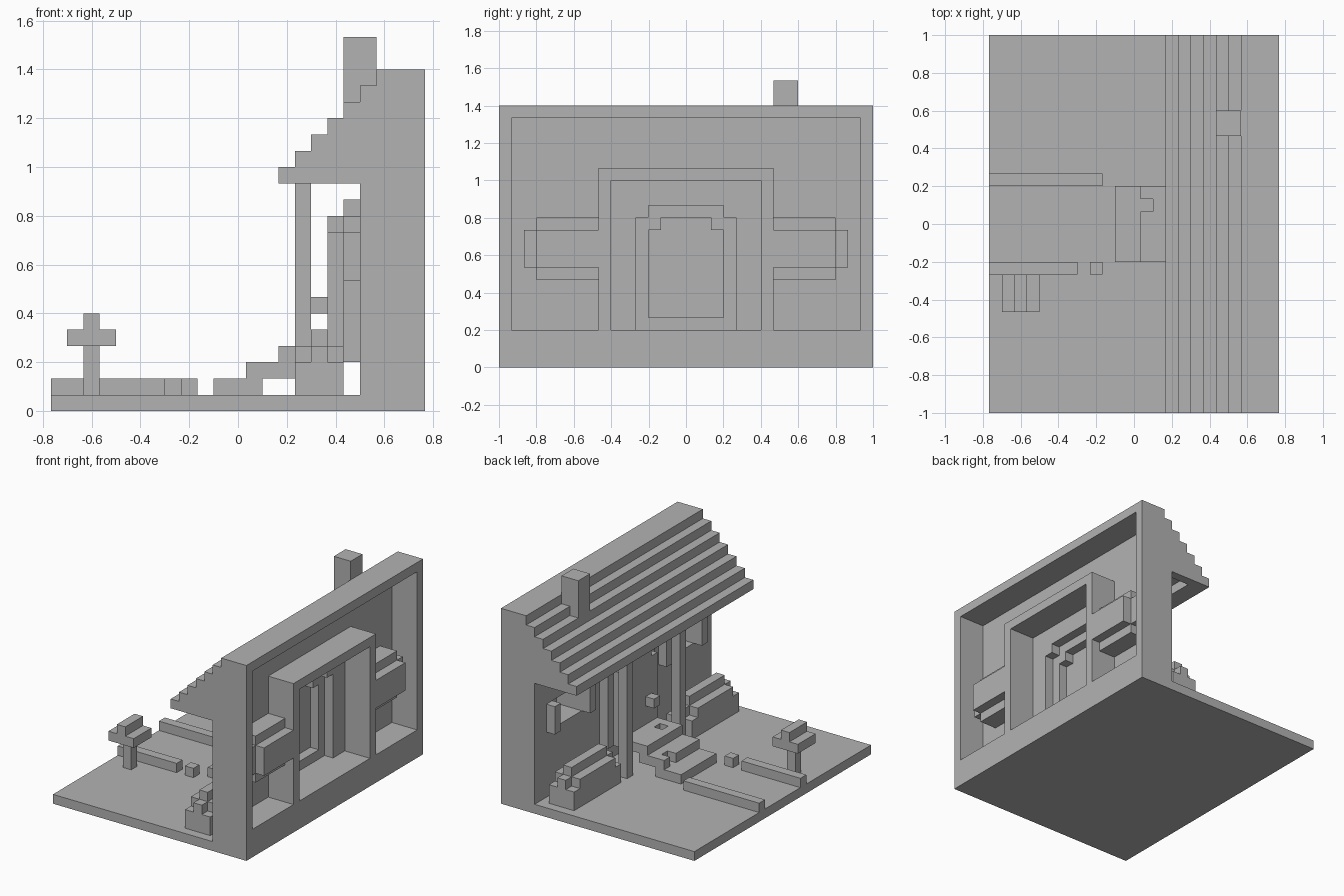
import bpy, bmesh
from mathutils import Vector

old = bpy.data.objects.get("Cube")
if old:
    bpy.data.objects.remove(old, do_unlink=True)

U = 1 / 15                               # one block
ORIGIN = Vector((11.5, 15, 0))           # block grid origin

grey = bpy.data.materials.new("plain grey")
grey.use_nodes = True
COLOUR = (0.45, 0.45, 0.45, 1)
grey.diffuse_color = COLOUR
grey.node_tree.nodes["Principled BSDF"].inputs["Base Color"].default_value = COLOUR


def finish(name, bm):
    for v in bm.verts:
        v.co = (v.co - ORIGIN) * U
    bmesh.ops.recalc_face_normals(bm, faces=bm.faces)
    mesh = bpy.data.meshes.new(name)
    bm.to_mesh(mesh)
    bm.free()
    mesh.materials.append(grey)
    ob = bpy.data.objects.new(name, mesh)
    bpy.context.collection.objects.link(ob)
    return ob


def box(name, x, y, z):
    """Box from (low, high) pairs in blocks."""
    bm = bmesh.new()
    bmesh.ops.create_cube(bm, size=1)
    for v in bm.verts:
        v.co = Vector([r[0] if c < 0 else r[1] for c, r in zip(v.co, (x, y, z))])
    return finish(name, bm)


def prism(name, points, axis, low, high):
    """Extrude a profile along x (points are y, z) or y (points are x, z)."""
    bm = bmesh.new()
    if axis == "x":
        vs = [bm.verts.new((low, a, b)) for a, b in points]
        step = Vector((high - low, 0, 0))
    else:
        vs = [bm.verts.new((a, low, b)) for a, b in points]
        step = Vector((0, high - low, 0))
    face = bm.faces.new(vs)
    ext = bmesh.ops.extrude_face_region(bm, geom=[face])
    top = [g for g in ext["geom"] if isinstance(g, bmesh.types.BMVert)]
    bmesh.ops.translate(bm, verts=top, vec=step)
    if face.is_valid and len(face.edges[0].link_faces) < 2:
        bm.faces.new(vs)
    return finish(name, bm)


def cut(ob, cutter):
    cutter.hide_render = True
    mod = ob.modifiers.new("opening", "BOOLEAN")
    mod.operation = "DIFFERENCE"
    mod.solver = "EXACT"
    mod.object = cutter
    bpy.context.view_layer.objects.active = ob
    bpy.ops.object.modifier_apply(modifier=mod.name)
    bpy.data.objects.remove(cutter, do_unlink=True)


def arch(half, low, top):
    """Door outline with notched upper corners."""
    l, r = 15 - half, 15 + half
    return [(l, low), (r, low), (r, top - 1), (r - 1, top - 1),
            (r - 1, top), (l + 1, top), (l + 1, top - 1), (l, top - 1)]


def flip(pair):
    return (30 - pair[1], 30 - pair[0])


# Ground and house footing
box("ground", (0, 23), (0, 30), (0, 1))
box("footing", (19, 23), (0, 30), (1, 3))

# Stepped roof: upper stair line, then the underside back down
upper, under = [], []
for i in range(7):
    upper += [(14 + i, 14 + i), (14 + i, 15 + i)]
    if i > 1:
        under += [(14 + i, 12 + i), (14 + i, 13 + i)]
under[-1] = (20, 20)
roof_top = upper + [(23, 21)]
prism("roof", roof_top + [(23, 20)] + under[::-1], "y", 1, 29)
for side, y in (("right", 0), ("left", 29)):
    prism(side + "_gable_wall", roof_top + [(23, 3), (19, 3), (19, 14)], "y", y, y + 1)

# Chimney
prism("chimney", [(18, 19), (18, 23), (20, 23), (20, 21), (20, 20), (19, 20), (19, 19)],
      "y", 22, 24)

# Facade wall with door and window openings
wall = box("facade_wall", (19, 20), (1, 29), (3, 20))
cut(wall, prism("door_cutter", arch(4, 2, 13), "x", 18, 21))
for y in ((3, 8), (22, 27)):
    cut(wall, box("window_cutter", (18, 21), y, (8, 11)))

# Door surround, door and knob
surround = prism("door_surround", arch(4, 3, 13), "x", 18, 19)
cut(surround, prism("surround_cutter", arch(3, 4, 12), "x", 17, 20))
prism("door", arch(3, 4, 12), "x", 17, 18)
box("door_knob", (16, 17), (13, 14), (6, 7))

# Inner hall frame
prism("hall_frame", [(8, 3), (8, 16), (22, 16), (22, 3), (21, 3), (21, 15), (9, 15), (9, 3)],
      "x", 20, 23)

# Paired parts on both sides of the door
for side, m in (("right", lambda p: p), ("left", flip)):
    # Window niche behind the facade
    box(side + "_niche_top", (20, 22), m((3, 8)), (11, 12))
    box(side + "_niche_sill", (20, 22), m((3, 8)), (7, 8))
    box(side + "_niche_side", (20, 22), m((2, 3)), (8, 11))
    box(side + "_niche_back", (22, 23), m((3, 8)), (8, 11))
    # Shutters
    box(side + "_outer_shutter", (18, 19), m((2, 3)), (8, 11))
    box(side + "_inner_shutter", (18, 19), m((8, 9)), (8, 11))
    # Porch post
    box(side + "_porch_post", (15, 16), m((10, 11)), (1, 14))
    # Rounded hedge
    box(side + "_hedge_base", (15, 18), m((1, 9)), (1, 3))
    box(side + "_hedge_end_ridge", (16, 17), m((1, 9)), (3, 4))
    box(side + "_hedge_middle", (15, 18), m((2, 8)), (3, 4))
    box(side + "_hedge_top", (16, 17), m((2, 8)), (4, 5))

# Steps and porch floor, each with a missing block
box("lower_step", (10, 13), (12, 18), (1, 2))
step = box("upper_step", (12, 15), (12, 18), (2, 3))
cut(step, box("step_cutter", (11, 13), (16, 17), (1, 4)))
porch = box("porch_floor", (14, 18), (12, 18), (3, 4))
cut(porch, box("porch_cutter", (15, 16), (13, 14), (2, 5)))

# Path curbs
box("left_curb", (0, 9), (18, 19), (1, 2))
box("right_curb", (0, 7), (11, 12), (1, 2))
box("curb_block", (8, 9), (11, 12), (1, 2))

# Letter box
box("letter_box_post", (2, 3), (9, 10), (1, 4))
box("letter_box_body", (1, 4), (8, 11), (4, 5))
box("letter_box_lid", (2, 3), (8, 11), (5, 6))
